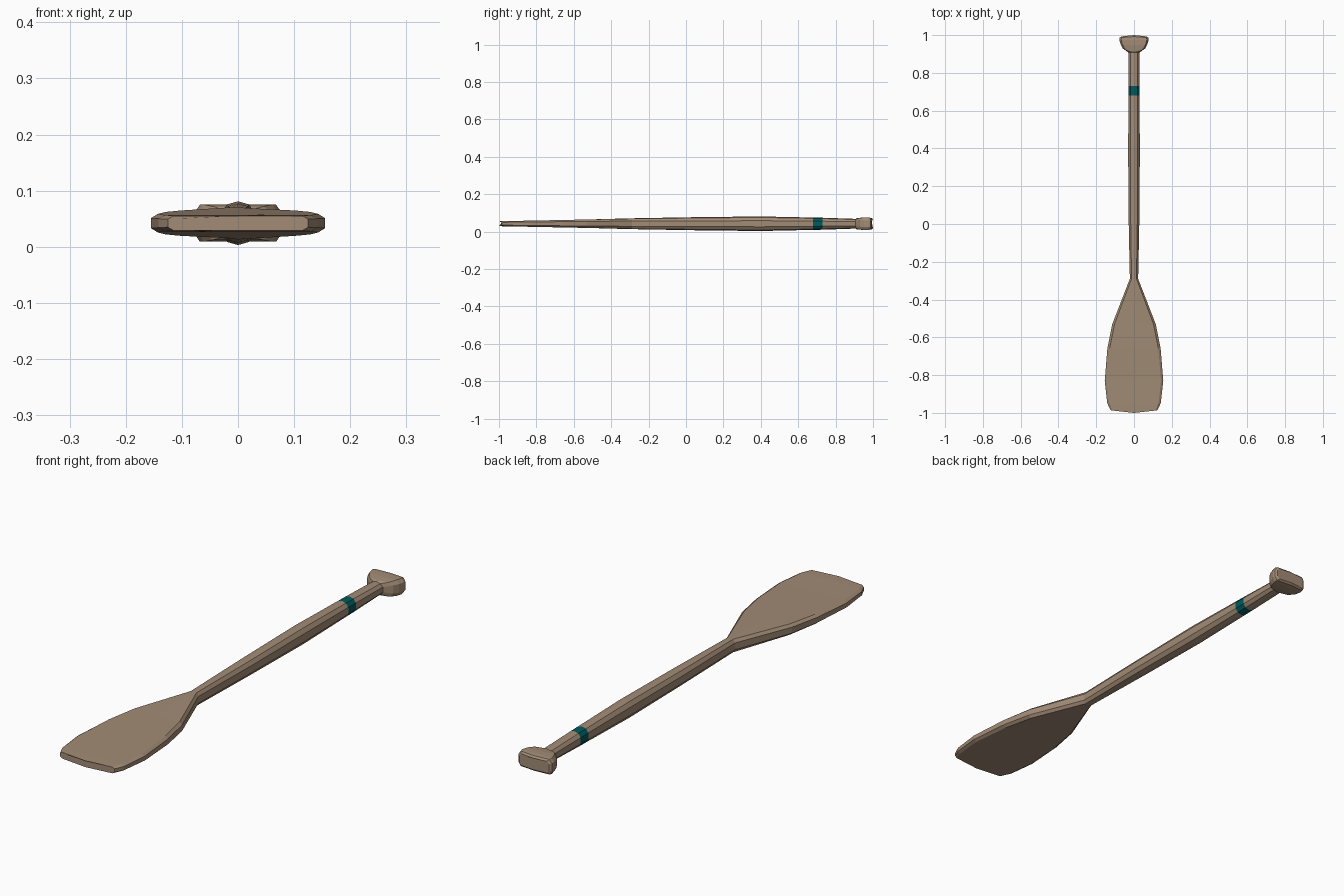
import bpy, bmesh

if "Cube" in bpy.data.objects:
    bpy.data.objects.remove(bpy.data.objects["Cube"])

ZC = 0.042  # height of the paddle's centre plane


def material(name, rgb):
    m = bpy.data.materials.new(name)
    m.diffuse_color = (*rgb, 1)
    m.use_nodes = True
    m.node_tree.nodes["Principled BSDF"].inputs["Base Color"].default_value = m.diffuse_color
    return m


wood = material("wood", (0.36, 0.26, 0.18))
teal = material("teal", (0.0, 0.1, 0.11))


def ring(y, w, h, sx, sz, sideh, bow=0.0):
    """Ten-sided section: ridge, shoulder and side points, mirrored in x and z."""
    quarter = [(0, h), (sx, sz), (w, sideh)]
    right = quarter + [(x, -z) for x, z in reversed(quarter)]
    pts = right + [(-x, z) for x, z in reversed(right[1:-1])]
    return [(x, y + bow * (x / w) ** 2, ZC + z) for x, z in pts]


def loft(name, rings, mat, cap_start=False, cap_end=False):
    bm = bmesh.new()
    loops = [[bm.verts.new(p) for p in r] for r in rings]
    n = len(loops[0])
    for a, b in zip(loops, loops[1:]):
        for i in range(n):
            j = (i + 1) % n
            bm.faces.new((a[i], a[j], b[j], b[i]))
    if cap_start:
        bm.faces.new(loops[0])
    if cap_end:
        bm.faces.new(loops[-1])
    bmesh.ops.recalc_face_normals(bm, faces=bm.faces)
    me = bpy.data.meshes.new(name)
    bm.to_mesh(me)
    bm.free()
    me.materials.append(mat)
    ob = bpy.data.objects.new(name, me)
    bpy.context.collection.objects.link(ob)
    return ob


def shaft_ring(y, w, h):
    return ring(y, w, h, w * 0.62, h * 0.86, h * 0.42)


def flat_ring(y, w, h, chamfer, bow=0.0):
    return ring(y, w, h, w - chamfer, h, h * 0.55, bow)


# Shaft sections shared by neighbouring parts
neck = ring(-0.29, 0.022, 0.029, 0.013, 0.027, 0.014)
band_low = shaft_ring(0.68, 0.029, 0.033)
band_high = shaft_ring(0.73, 0.029, 0.032)
shaft_top = shaft_ring(0.907, 0.028, 0.026)

# Blade: flat faces with chamfered rim and bowed tip
loft("blade", [
    flat_ring(-1.0, 0.125, 0.013, 0.010, 0.015),
    flat_ring(-0.955, 0.142, 0.0145, 0.012, 0.008),
    flat_ring(-0.83, 0.155, 0.0165, 0.012),
    flat_ring(-0.66, 0.141, 0.020, 0.012),
    flat_ring(-0.53, 0.115, 0.0225, 0.012),
    neck], wood, cap_start=True)

# Shaft, swelling gently in the middle
loft("shaft", [neck, shaft_ring(0.05, 0.029, 0.035),
               shaft_ring(0.40, 0.031, 0.039), band_low], wood)

# Painted band
loft("band", [band_low, band_high], teal)

# Shaft above the band
loft("upper_shaft", [band_high, shaft_top], wood)

# Flared grip with rounded top
loft("grip", [
    shaft_top,
    flat_ring(0.912, 0.060, 0.030, 0.014, 0.018),
    flat_ring(0.945, 0.071, 0.033, 0.010, 0.006),
    flat_ring(0.975, 0.078, 0.033, 0.010),
    flat_ring(0.992, 0.076, 0.031, 0.010, -0.006),
    flat_ring(1.0, 0.068, 0.024, 0.010, -0.008)], wood, cap_end=True)
